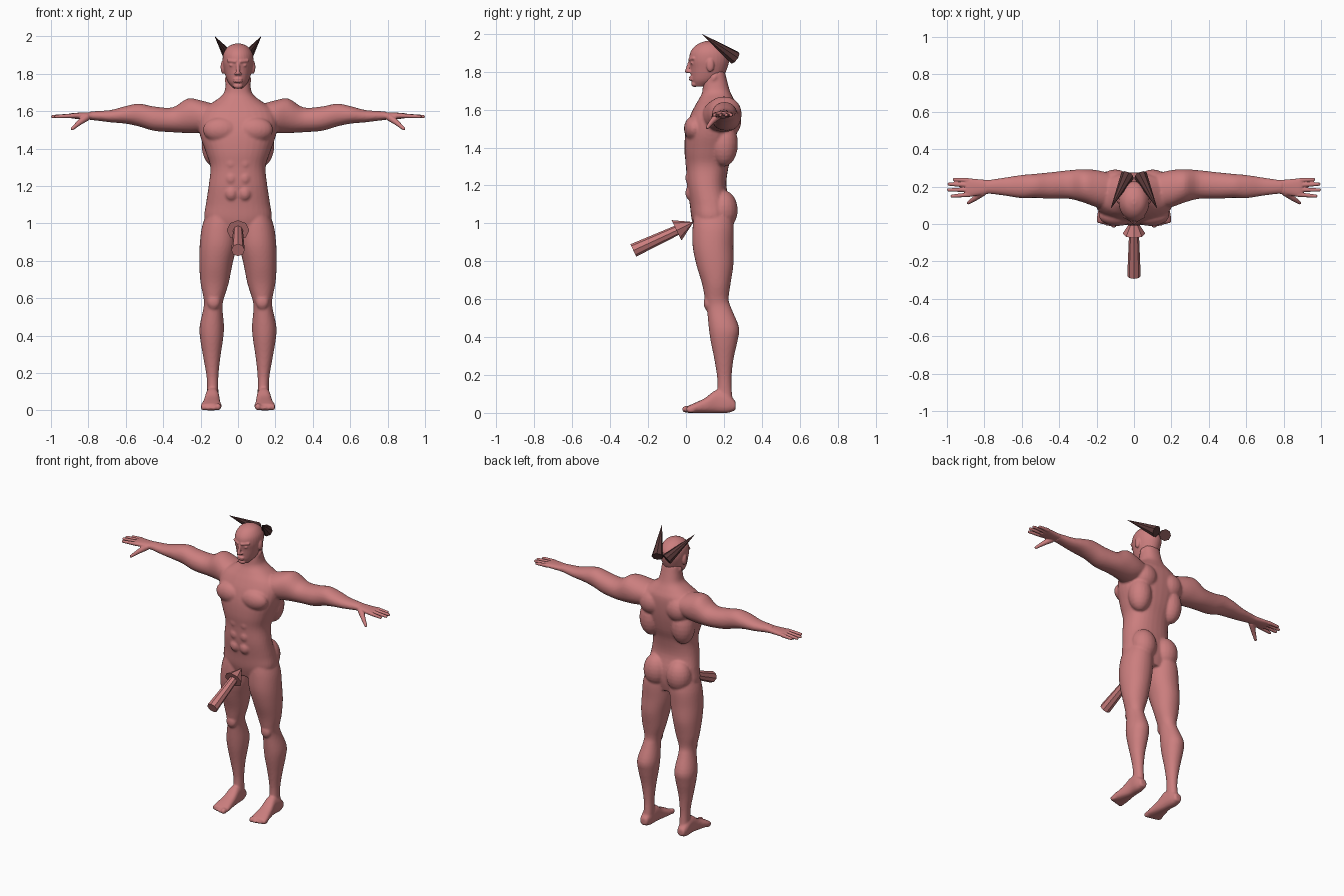
import bpy, bmesh, math
from mathutils import Vector, Matrix


def material(name, rgb):
    m = bpy.data.materials.new(name)
    m.diffuse_color = (*rgb, 1)
    return m


SKIN = material("dusky red skin", (0.60, 0.21, 0.21))
HORN = material("dark brown horn", (0.10, 0.04, 0.04))


def spline(rows, steps=4):
    """Catmull-Rom interpolation of the cross-section rows."""
    out = []
    for i in range(len(rows) - 1):
        p0, p1 = rows[max(i - 1, 0)], rows[i]
        p2, p3 = rows[i + 1], rows[min(i + 2, len(rows) - 1)]
        for s in range(steps):
            t = s / steps
            out.append([0.5 * (2 * b + (c - a) * t + (2 * a - 5 * b + 4 * c - d) * t * t
                               + (3 * b - a - 3 * c + d) * t ** 3)
                        for a, b, c, d in zip(p0, p1, p2, p3)])
    return out + [list(rows[-1])]


def loft(bm, rows, axis, power=2.0, n=32):
    """Rows are (position on axis, low u, high u, low v, high v)."""
    rings = []
    for p, u0, u1, v0, v1 in spline(rows):
        ring = []
        for k in range(n):
            c, s = math.cos(math.tau * k / n), math.sin(math.tau * k / n)
            u = (u0 + u1) / 2 + (u1 - u0) / 2 * math.copysign(abs(c) ** (2 / power), c)
            v = (v0 + v1) / 2 + (v1 - v0) / 2 * math.copysign(abs(s) ** (2 / power), s)
            ring.append(bm.verts.new({"X": (p, u, v), "Y": (u, p, v), "Z": (u, v, p)}[axis]))
        rings.append(ring)
    for a, b in zip(rings, rings[1:]):
        for k in range(n):
            bm.faces.new((a[k], a[(k + 1) % n], b[(k + 1) % n], b[k]))
    bm.faces.new(rings[0][::-1])
    bm.faces.new(rings[-1])


def blob(bm, centre, size):
    m = Matrix.Translation(centre) @ Matrix.Diagonal((*size, 1))
    bmesh.ops.create_uvsphere(bm, u_segments=20, v_segments=12, radius=1, matrix=m)


def cone(bm, p, q, r0, r1, n=16):
    p, q = Vector(p), Vector(q)
    m = Matrix.Translation((p + q) / 2) @ (q - p).to_track_quat("Z", "Y").to_matrix().to_4x4()
    bmesh.ops.create_cone(bm, cap_ends=True, segments=n, radius1=r0, radius2=r1,
                          depth=(q - p).length, matrix=m)


def limb(bm, p, q, r0, r1):
    cone(bm, p, q, r0, r1)
    blob(bm, p, (r0,) * 3)
    blob(bm, q, (r1,) * 3)


def finish(bm, name, mat, voxel=None, mirror=True, smooth=3):
    bmesh.ops.recalc_face_normals(bm, faces=bm.faces)
    me = bpy.data.meshes.new(name)
    bm.to_mesh(me)
    bm.free()
    me.materials.append(mat)
    ob = bpy.data.objects.new(name, me)
    bpy.context.collection.objects.link(ob)
    if mirror:
        ob.modifiers.new("mirror", "MIRROR").use_mirror_merge = False
    if voxel:
        for f in me.polygons:
            f.use_smooth = True
        r = ob.modifiers.new("blend", "REMESH")
        r.mode, r.voxel_size, r.use_smooth_shade = "VOXEL", voxel, True
        s = ob.modifiers.new("soften", "SMOOTH")
        s.factor, s.iterations = 0.5, smooth
    return ob


# Body: torso, legs, feet and arms blended into one skin
body = bmesh.new()
torso = [(.95, .12, .05, .22), (1.02, .178, .03, .235), (1.1, .172, .02, .235),
         (1.2, .157, .005, .213), (1.3, .148, 0, .225), (1.38, .172, -.008, .25),
         (1.47, .203, -.004, .268), (1.55, .213, .015, .275), (1.61, .19, .042, .272),
         (1.65, .13, .065, .255), (1.69, .08, .085, .235), (1.74, .066, .09, .22),
         (1.8, .06, .1, .205)]
loft(body, [(z, -w, w, a, b) for z, w, a, b in torso], "Z", 2.3)
loft(body, [(1.06, .02, .165, .045, .24), (.98, .006, .193, .035, .252),
            (.88, .008, .205, .035, .25), (.78, .03, .207, .055, .25),
            (.68, .05, .2, .085, .235), (.6, .075, .184, .1, .225),
            (.55, .083, .184, .11, .24), (.45, .075, .205, .12, .28),
            (.38, .08, .202, .13, .272), (.28, .095, .185, .15, .25),
            (.18, .105, .168, .165, .24), (.1, .105, .165, .165, .243),
            (.03, .105, .17, .17, .255)], "Z", 2.1)
loft(body, [(.262, .115, .165, .015, .06), (.22, .105, .175, 0, .1),
            (.16, .1, .175, 0, .12), (.1, .095, .185, 0, .078),
            (.04, .088, .198, 0, .05), (.005, .09, .198, 0, .034)], "Y", 2.5)
loft(body, [(.12, .08, .27, 1.5, 1.635), (.2, .09, .288, 1.485, 1.658),
            (.27, .115, .293, 1.483, 1.667), (.35, .135, .287, 1.487, 1.62),
            (.45, .135, .276, 1.495, 1.625), (.53, .14, .268, 1.518, 1.64),
            (.6, .138, .262, 1.533, 1.627), (.68, .15, .25, 1.54, 1.606),
            (.76, .16, .238, 1.55, 1.6), (.8, .162, .235, 1.553, 1.596)], "X", 2.1)
# Toes
for i in range(5):
    r = .019 if i == 0 else .013
    blob(body, (.107 + .02 * i, .002 + .006 * i, r), (r * .9, .024, r))
# Muscle masses: chest, shoulder blade, side, buttock, knee, neck cord
for centre, size in [((.09, .045, 1.5), (.098, .056, .068)),
                     ((.1, .22, 1.54), (.085, .072, .085)),
                     ((.12, .2, 1.42), (.075, .074, .12)),
                     ((.085, .195, 1.07), (.083, .078, .105)),
                     ((.13, .115, .58), (.035, .022, .04))]:
    blob(body, centre, size)
limb(body, (.02, .085, 1.645), (.058, .15, 1.77), .012, .015)
for z in (1.16, 1.24, 1.32):
    blob(body, (.036, .03, z), (.036, .034, .042))
finish(body, "body", SKIN, .0075)

# Head with face features and ears
head = bmesh.new()
skull = [(1.722, .025, .045, .11), (1.75, .05, .03, .17), (1.78, .064, .026, .2),
         (1.82, .075, .023, .218), (1.86, .082, .017, .228), (1.9, .08, .022, .224),
         (1.93, .066, .042, .2), (1.95, .045, .07, .17), (1.962, .012, .105, .135)]
loft(head, [(z, -w, w, a, b) for z, w, a, b in skull], "Z")
limb(head, (0, .02, 1.853), (0, .007, 1.803), .008, .012)
blob(head, (.011, .017, 1.8), (.009, .011, .008))
limb(head, (.014, .02, 1.865), (.052, .04, 1.87), .009, .008)
blob(head, (.033, .034, 1.845), (.014, .01, .008))
for z in (1.77, 1.758):
    blob(head, (0, .029, z), (.026, .014, .006))
blob(head, (0, .045, 1.735), (.026, .018, .016))
blob(head, (.08, .128, 1.835), (.013, .021, .036))
finish(head, "head", SKIN, .0045, smooth=2)

# Hands: palm, four fingers and a bent thumb
hand = bmesh.new()
loft(hand, [(.76, .165, .234, 1.555, 1.595), (.82, .155, .238, 1.556, 1.593),
            (.88, .145, .244, 1.56, 1.59), (.9, .148, .243, 1.564, 1.586)], "X", 2.4)
for x0, y0, x1, y1 in [(.89, .234, .96, .238), (.89, .209, .988, .213),
                       (.89, .183, .991, .182), (.88, .157, .972, .149)]:
    limb(hand, (x0, y0, 1.575), (x1, y1, 1.571), .0125, .009)
limb(hand, (.81, .168, 1.567), (.85, .137, 1.537), .02, .014)
limb(hand, (.85, .137, 1.537), (.886, .113, 1.506), .014, .009)
finish(hand, "hands", SKIN, .004, smooth=2)

# Horns: faceted cones sweeping forward from the back of the head
horn = bmesh.new()
cone(horn, (.035, .258, 1.873), (.123, .085, 1.998), .037, .001, 8)
finish(horn, "horns", HORN)

# Faceted rod and cone projecting from the hips
rod = bmesh.new()
cone(rod, (0, -.278, .857), (0, -.04, .967), .036, .026, 8)
finish(rod, "front_rod", SKIN, mirror=False)
collar = bmesh.new()
cone(collar, (0, -.05, .963), (0, .038, 1.006), .06, .001, 8)
finish(collar, "rod_collar", SKIN, mirror=False)
